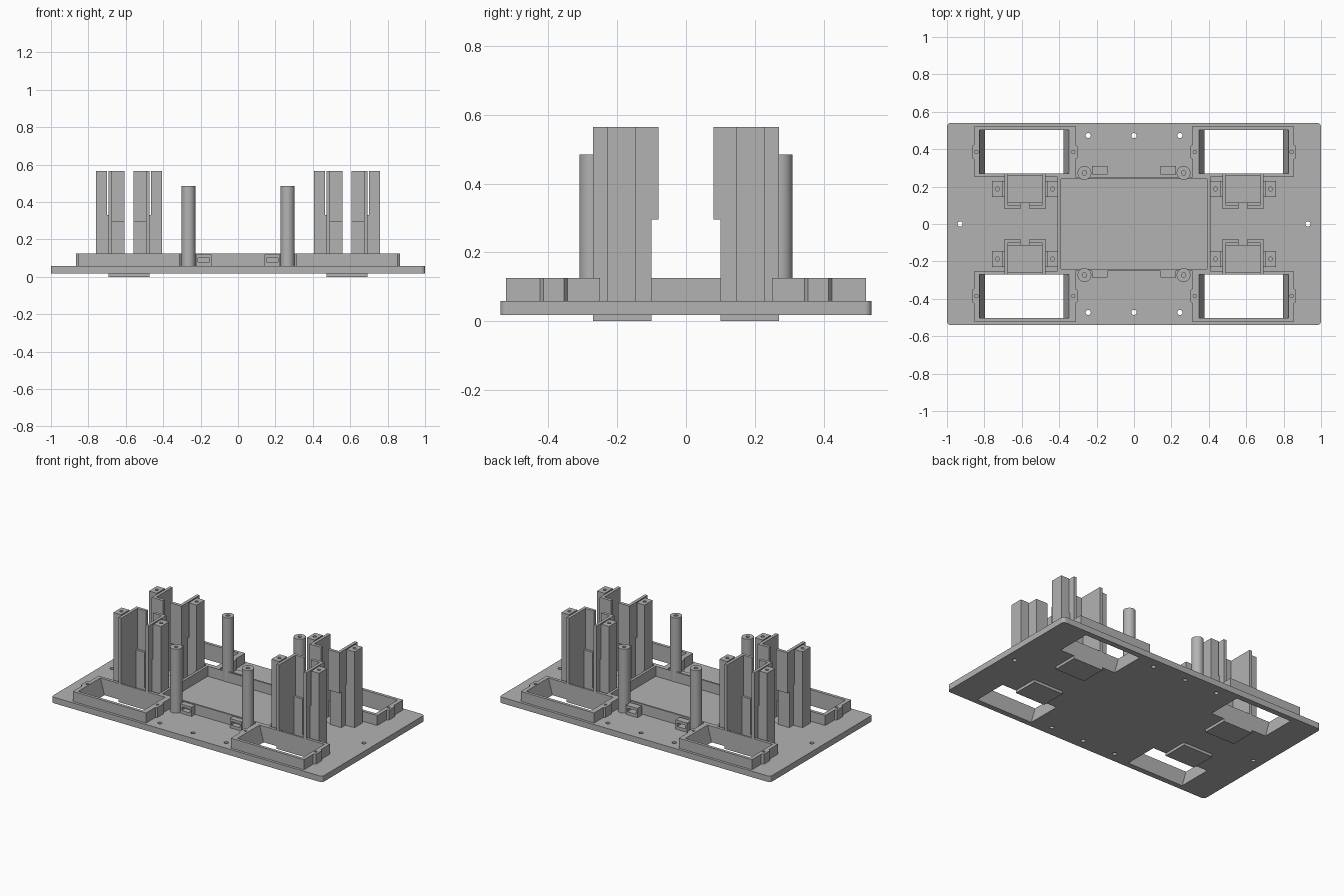
import bpy
import bmesh
import math

cube = bpy.data.objects.get("Cube")
if cube:
    bpy.data.objects.remove(cube, do_unlink=True)

grey = bpy.data.materials.new("matte grey")
grey.use_nodes = True
COLOR = (0.45, 0.45, 0.45, 1)
grey.diffuse_color = COLOR
grey.node_tree.nodes["Principled BSDF"].inputs["Base Color"].default_value = COLOR

BOTTOM, DECK, RIM, TOP = 0.018, 0.058, 0.125, 0.565
QUADRANTS = [(sx, sy) for sx in (-1, 1) for sy in (-1, 1)]


def prism(name, points, z0, z1, top_points=None):
    """Extrude an outline, optionally to a different top outline."""
    bm = bmesh.new()
    low = [bm.verts.new((x, y, z0)) for x, y in points]
    high = [bm.verts.new((x, y, z1)) for x, y in top_points or points]
    bm.faces.new(low)
    bm.faces.new(high)
    for i in range(len(low)):
        j = (i + 1) % len(low)
        bm.faces.new((low[i], low[j], high[j], high[i]))
    bmesh.ops.recalc_face_normals(bm, faces=bm.faces)
    mesh = bpy.data.meshes.new(name)
    bm.to_mesh(mesh)
    bm.free()
    mesh.materials.append(grey)
    obj = bpy.data.objects.new(name, mesh)
    bpy.context.collection.objects.link(obj)
    return obj


def rect(x0, x1, y0, y1):
    return [(x0, y0), (x1, y0), (x1, y1), (x0, y1)]


def disc(x, y, r, n=24):
    return [(x + r * math.cos(math.tau * i / n), y + r * math.sin(math.tau * i / n))
            for i in range(n)]


def cut(target, cutter):
    """Subtract the cutter, then remove it."""
    cutter.hide_render = True
    mod = target.modifiers.new("cut", 'BOOLEAN')
    mod.operation = 'DIFFERENCE'
    mod.solver = 'EXACT'
    mod.object = cutter
    bpy.context.view_layer.objects.active = target
    bpy.ops.object.modifier_apply(modifier=mod.name)
    bpy.data.objects.remove(cutter, do_unlink=True)


def smooth(obj):
    bpy.ops.object.select_all(action='DESELECT')
    obj.select_set(True)
    bpy.context.view_layer.objects.active = obj
    bpy.ops.object.shade_smooth_by_angle(angle=math.radians(30))


def drill(target, x, y, r, z0, z1):
    cut(target, prism("drill", disc(x, y, r, 16), z0, z1))


# Base plate with rounded corners and mounting holes
corner = 0.02
outline = []
for k, (sx, sy) in enumerate([(1, 1), (-1, 1), (-1, -1), (1, -1)]):
    for i in range(5):
        a = math.pi / 2 * (k + i / 4)
        outline.append((sx * (1 - corner) + corner * math.cos(a),
                        sy * (0.54 - corner) + corner * math.sin(a)))
plate = prism("base_plate", outline, BOTTOM, DECK)
holes = [(x, y) for x in (-0.245, 0, 0.245) for y in (-0.473, 0.473)]
for x, y in holes + [(-0.93, 0), (0.93, 0)]:
    drill(plate, x, y, 0.014, 0, 0.1)

for sx, sy in QUADRANTS:
    def flip(points):
        return [(sx * x, sy * y) for x, y in points]

    side = ("left" if sx > 0 else "right") + ("_back" if sy > 0 else "_front")

    def window():
        # Opening narrows towards the bottom
        e = 0.03 / (RIM - BOTTOM) * 0.02
        return prism("window", flip(rect(0.378 + e, 0.797 - e, 0.27, 0.503)), BOTTOM - 0.02,
                     RIM + 0.02, flip(rect(0.348 - e, 0.827 + e, 0.27, 0.503)))

    def pocket():
        return prism("pocket", flip(rect(0.493, 0.673, 0.115, 0.257)), -0.01, 0.2)

    # Raised window frame with a screw tab at each end
    frame = prism("window_frame_" + side, flip([
        (0.313, 0.25), (0.853, 0.25), (0.853, 0.345), (0.867, 0.355),
        (0.867, 0.415), (0.853, 0.425), (0.853, 0.523), (0.313, 0.523),
        (0.313, 0.425), (0.302, 0.415), (0.302, 0.355), (0.313, 0.345)]), DECK, RIM)
    for target in (plate, frame):
        cut(target, window())
        cut(target, pocket())
    for x in (0.325, 0.843):
        drill(frame, sx * x, sy * 0.385, 0.009, 0.07, 0.2)

    # Pad under the plate that closes the tower pocket
    prism("tower_pad_" + side, flip(rect(0.473, 0.693, 0.10, 0.27)), 0, 0.02)

    # Tower: channel walls, stepped lips and screw columns on both sides
    for part, d in (("inner", -1), ("outer", 1)):
        def local(x0, x1, y0, y1):
            return flip(rect(0.583 + d * x0, 0.583 + d * x1, y0, y1))

        tag = part + "_" + side
        prism("tower_wall_" + tag, local(0.09, 0.11, 0.10, 0.27), 0.02, TOP)
        prism("tower_lower_lip_" + tag, local(0.025, 0.11, 0.10, 0.115), 0.02, 0.295)
        prism("tower_upper_lip_" + tag, local(0.025, 0.11, 0.08, 0.10), 0.295, TOP)
        prism("tower_web_" + tag, local(0.11, 0.12, 0.145, 0.23), DECK, 0.33)
        column = prism("tower_column_" + tag, local(0.118, 0.176, 0.145, 0.23), DECK, TOP)
        drill(column, sx * (0.583 + d * 0.147), sy * 0.187, 0.011, TOP - 0.1, TOP + 0.1)

    # Standing post with a screw hole
    px, py = sx * 0.265, sy * 0.273
    post = prism("post_" + side, disc(px, py, 0.037, 32), DECK, 0.485)
    drill(post, px, py, 0.012, 0.385, 0.6)
    smooth(post)

    # Strap bracket with a slot running front to back
    y0, y1 = (0.265, 0.31) if sy > 0 else (-0.287, -0.24)
    bx = sx * 0.183
    bracket = prism("strap_bracket_" + side, rect(bx - 0.042, bx + 0.042, y0, y1), DECK, 0.12)
    cut(bracket, prism("slot", rect(bx - 0.031, bx + 0.031, y0 - 0.1, y1 + 0.1), 0.078, 0.102))

# Central tray wall
tray = prism("tray_wall", rect(-0.408, 0.408, -0.252, 0.252), DECK, RIM)
cut(tray, prism("tray_space", rect(-0.391, 0.391, -0.24, 0.24), 0, 0.3))
